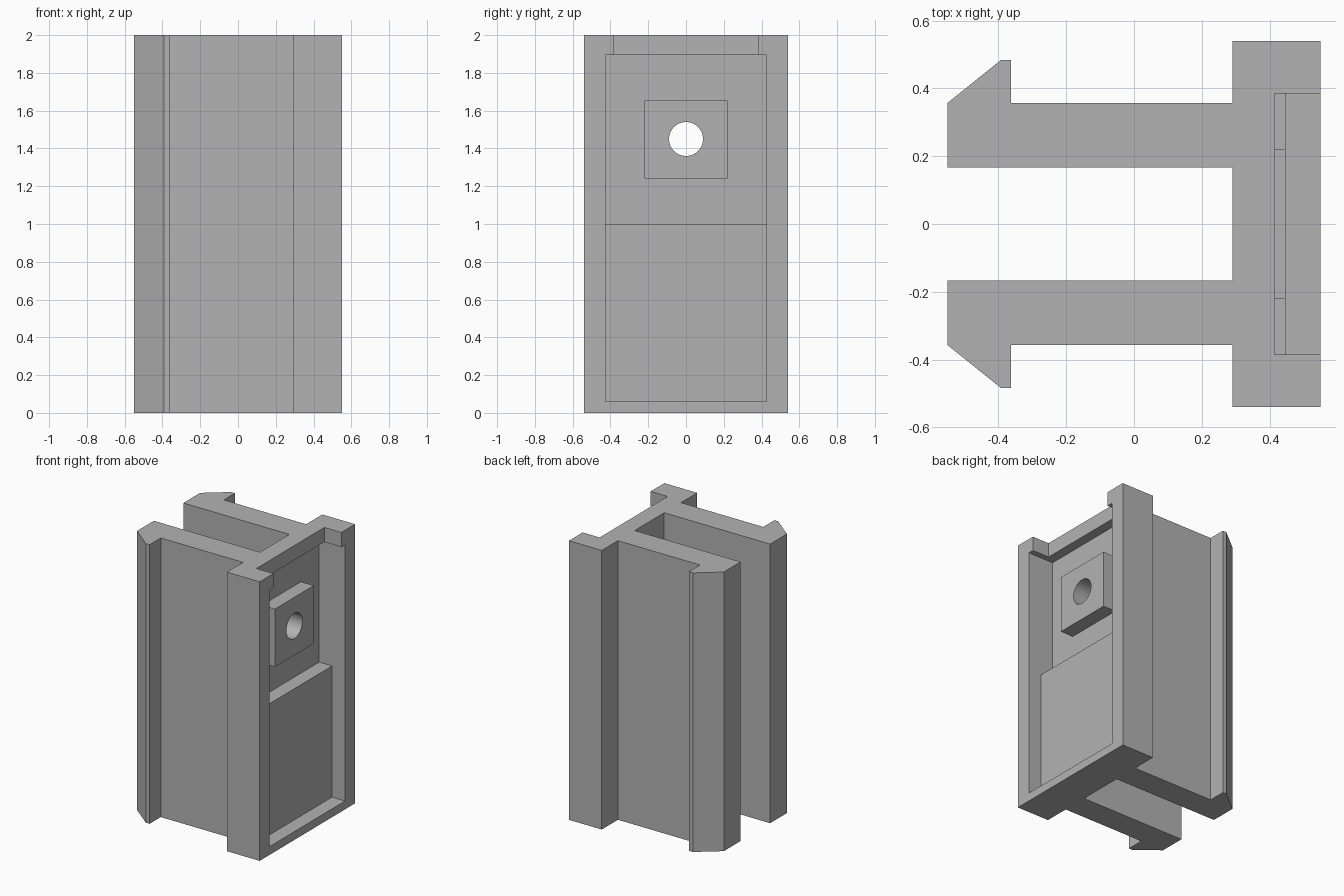
import bpy
import bmesh
import math
from mathutils import Matrix

default = bpy.data.objects.get("Cube")
if default:
    bpy.data.objects.remove(default, do_unlink=True)

# One plain grey
grey = bpy.data.materials.new("plain_grey")
grey.use_nodes = True
colour = (0.45, 0.45, 0.45, 1)
grey.diffuse_color = colour
grey.node_tree.nodes["Principled BSDF"].inputs["Base Color"].default_value = colour


def finish(name, bm):
    bmesh.ops.recalc_face_normals(bm, faces=bm.faces)
    mesh = bpy.data.meshes.new(name)
    bm.to_mesh(mesh)
    bm.free()
    mesh.materials.append(grey)
    obj = bpy.data.objects.new(name, mesh)
    bpy.context.collection.objects.link(obj)
    return obj


def box(name, x, y_half, z):
    bm = bmesh.new()
    bmesh.ops.create_cube(bm, size=1)
    for v in bm.verts:
        v.co = (x[v.co.x > 0], math.copysign(y_half, v.co.y), z[v.co.z > 0])
    return finish(name, bm)


def cut(obj, cutter):
    cutter.hide_render = True
    mod = obj.modifiers.new("cut", 'BOOLEAN')
    mod.operation = 'DIFFERENCE'
    mod.solver = 'EXACT'
    mod.object = cutter
    bpy.context.view_layer.objects.active = obj
    bpy.ops.object.modifier_apply(modifier=mod.name)


# Body: wide plate with two hooked arms, extruded upward
half = [(0.55, 0.54), (0.29, 0.54), (0.29, 0.357), (-0.362, 0.357),
        (-0.362, 0.483), (-0.393, 0.483), (-0.55, 0.357),
        (-0.55, 0.167), (0.29, 0.167)]
outline = half + [(x, -y) for x, y in reversed(half)]
bm = bmesh.new()
base = bm.faces.new([bm.verts.new((x, y, 0)) for x, y in outline])
extruded = bmesh.ops.extrude_face_region(bm, geom=[base])["geom"]
top = [e for e in extruded if isinstance(e, bmesh.types.BMVert)]
bmesh.ops.translate(bm, verts=top, vec=(0, 0, 2))
body = finish("clip_body", bm)

# Stepped pocket and open top notch in the plate
pockets = [
    box("shallow_pocket_cutter", (0.447, 0.7), 0.427, (0.06, 1.895)),
    box("deep_pocket_cutter", (0.345, 0.5), 0.427, (1.0, 1.895)),
    box("top_notch_cutter", (0.415, 0.8), 0.385, (1.5, 2.2)),
]
for cutter in pockets:
    cut(body, cutter)

# Square boss standing in the deep pocket
boss = box("square_boss", (0.345, 0.447), 0.22, (1.24, 1.655))

# Round hole through the boss and plate
bm = bmesh.new()
bmesh.ops.create_cone(bm, cap_ends=True, segments=48, radius1=0.09, radius2=0.09,
                      depth=0.8, matrix=Matrix.Translation((0.4, 0, 1.45))
                      @ Matrix.Rotation(math.pi / 2, 4, 'Y'))
hole = finish("hole_cutter", bm)
for part in (body, boss):
    cut(part, hole)

for cutter in pockets + [hole]:
    bpy.data.objects.remove(cutter, do_unlink=True)

# Smooth only the round bore
for part in (body, boss):
    bpy.ops.object.select_all(action='DESELECT')
    part.select_set(True)
    bpy.context.view_layer.objects.active = part
    bpy.ops.object.shade_smooth_by_angle(angle=math.radians(30))
